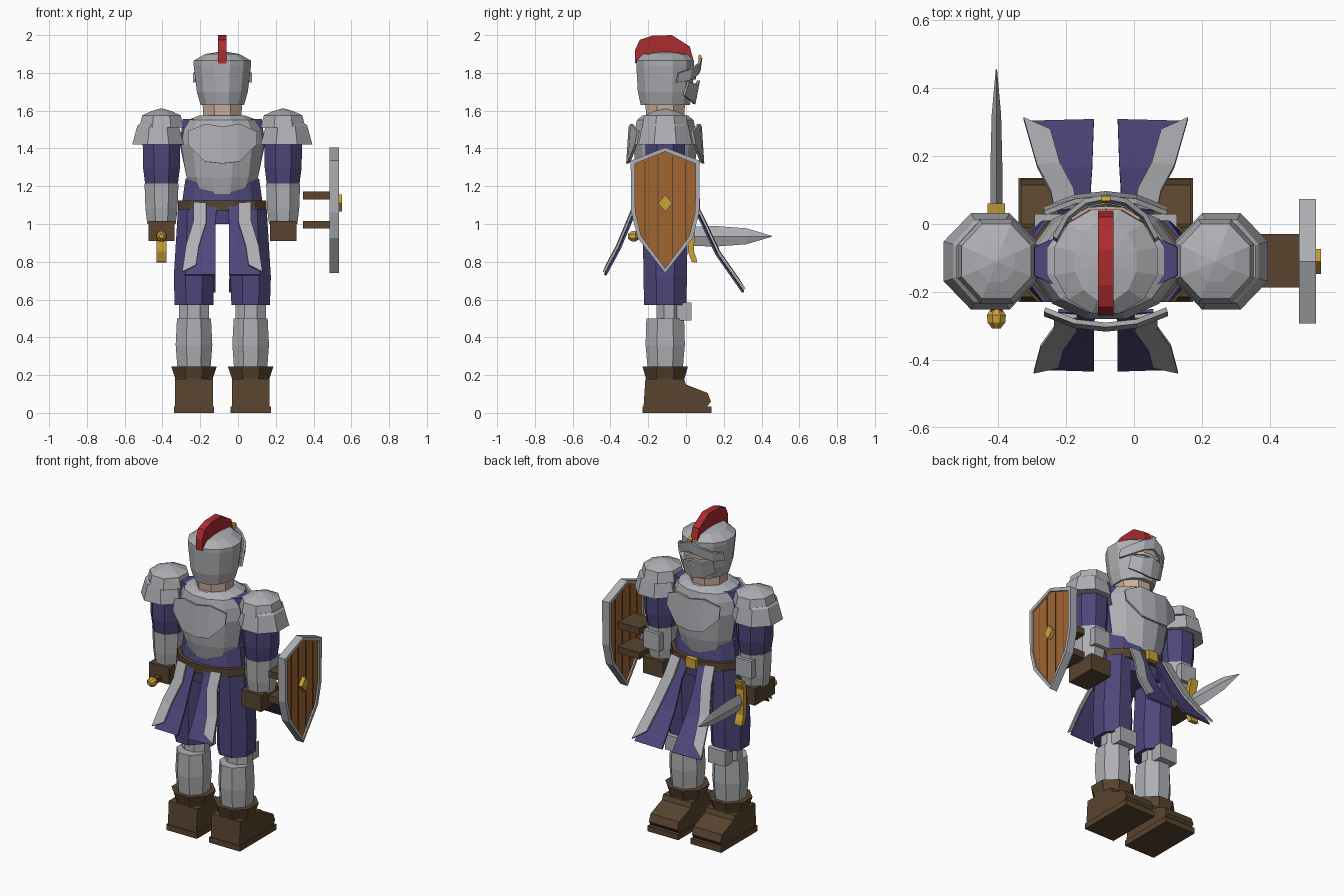
import bpy, bmesh
from math import cos, sin, pi
from mathutils import Vector

if "Cube" in bpy.data.objects:
    bpy.data.objects.remove(bpy.data.objects["Cube"])

CX, CY = -0.083, -0.11     # middle of the body


def material(name, r, g, b):
    m = bpy.data.materials.new(name)
    m.use_nodes = True
    m.diffuse_color = (r, g, b, 1)
    m.node_tree.nodes["Principled BSDF"].inputs["Base Color"].default_value = (r, g, b, 1)
    return m


steel = material("steel grey", .42, .43, .45)
cloth = material("indigo cloth", .075, .063, .2)
leather = material("dark leather", .1, .058, .028)
wood = material("orange wood", .36, .13, .03)
gold = material("gold", .6, .36, .04)
red = material("crest red", .4, .025, .028)
skin = material("skin", .6, .42, .32)


def mesh(name, mat, verts, faces, thick=0):
    me = bpy.data.meshes.new(name)
    me.from_pydata([tuple(v) for v in verts], [], faces)
    bm = bmesh.new()
    bm.from_mesh(me)
    bmesh.ops.recalc_face_normals(bm, faces=bm.faces)
    bm.to_mesh(me)
    bm.free()
    me.materials.append(mat)
    ob = bpy.data.objects.new(name, me)
    bpy.context.collection.objects.link(ob)
    if thick:
        mod = ob.modifiers.new("thickness", "SOLIDIFY")
        mod.thickness, mod.offset = thick, 0
    return ob


def loft(name, mat, x, y, rings, n=8):
    """Stacked closed rings, each (z, half width, half depth)."""
    verts, faces = [], []
    for z, rx, ry in rings:
        for i in range(n):
            a = 2 * pi * (i + .5) / n
            k = 1 / cos(pi / n)
            verts.append((x + rx * k * cos(a), y + ry * k * sin(a), z))
    for r in range(len(rings) - 1):
        for i in range(n):
            j = (i + 1) % n
            faces.append((r*n + i, r*n + j, r*n + n + j, r*n + n + i))
    faces += [tuple(range(n)), tuple(range((len(rings) - 1) * n, len(rings) * n))]
    return mesh(name, mat, verts, faces)


def prism_x(name, mat, pts, x0, x1):
    """Side outline of (y, z) points pulled along x."""
    n = len(pts)
    verts = [(x, y, z) for x in (x0, x1) for y, z in pts]
    faces = [(i, (i+1) % n, n + (i+1) % n, n + i) for i in range(n)]
    return mesh(name, mat, verts, faces + [tuple(range(n)), tuple(range(n, 2*n))])


def box(name, mat, x0, x1, y0, y1, z0, z1):
    return prism_x(name, mat, [(y0, z0), (y1, z0), (y1, z1), (y0, z1)], x0, x1)


def sheet(name, mat, rows, thick, sx=1, sy=1):
    """Grid of points measured from the body middle, given a thickness."""
    w = len(rows[0])
    verts = [(CX + sx*x, CY + sy*y, z) for row in rows for x, y, z in row]
    faces = [(r*w + i, r*w + i + 1, r*w + w + i + 1, r*w + w + i)
             for r in range(len(rows) - 1) for i in range(w - 1)]
    return mesh(name, mat, verts, faces, thick)


def both(cols):
    """Mirror half-columns (x, ...) to a full left to right list."""
    return [(-c[0],) + c[1:] for c in reversed(cols) if c[0]] + cols


# Head, helmet and crest
loft("neck", skin, CX, CY, [(1.52, .1, .1), (1.66, .105, .105)])
loft("helmet", steel, CX, CY, [(1.63, .115, .13), (1.7, .135, .145), (1.84, .152, .153),
                               (1.865, .152, .153), (1.9, .09, .115), (1.91, .03, .04)], 12)
prism_x("crest", red, [(-.27, 1.85), (-.27, 1.92), (-.245, 1.975), (-.18, 1.997), (-.075, 2),
                       (.02, 1.94), (.04, 1.865), (-.02, 1.88), (-.21, 1.88)], CX - .023, CX + .023)
# Visor: brow, face behind the slit, mask
brow = both([(0, .18, 1.81, 1.88), (.06, .168, 1.79, 1.85), (.115, .125, 1.76, 1.82), (.15, .06, 1.75, 1.8)])
sheet("visor_brow", steel, [[(x, y, a) for x, y, a, b in brow],
                            [(x, y + .01, b) for x, y, a, b in brow]], .014)
face = both([(0, .158), (.05, .155), (.1, .125)])
sheet("face", skin, [[(x, y, z) for x, y in face] for z in (1.765, 1.785)], .009)
mask = both([(0, .165, 1.635, 1.76), (.06, .153, 1.65, 1.74), (.115, .11, 1.68, 1.755)])
sheet("visor_mask", steel, [[(x, y - .012, a) for x, y, a, b in mask],
                            [(x, y + .012, b) for x, y, a, b in mask]], .014)
prism_x("visor_ornament", gold, [(.062, 1.81), (.075, 1.81), (.083, 1.89), (.068, 1.9)],
        CX - .014, CX + .014)

# Torso
loft("shirt", cloth, CX, CY, [(1.25, .19, .1), (1.42, .225, .1), (1.555, .21, .1)])
loft("cuirass", steel, CX, CY, [(1.16, .155, .13), (1.25, .19, .15), (1.42, .215, .17),
                                (1.5, .205, .16), (1.55, .185, .15), (1.575, .12, .12)], 12)
loft("waist", cloth, CX, CY, [(1.0, .225, .13), (1.1, .215, .14), (1.24, .195, .115)], 12)
loft("belt", leather, CX, CY, [(1.07, .235, .158), (1.125, .235, .158)], 12)
box("buckle", gold, CX - .035, CX + .035, .04, .075, 1.075, 1.135)
plate = both([(0, .195, 1.32, 1.515), (.09, .185, 1.33, 1.53), (.18, .15, 1.42, 1.49)])
for side, sy in (("chest", 1), ("back", -1)):
    sheet(side + "_plate", steel, [[(x, y + .005, a) for x, y, a, b in plate],
                                   [(x, y - .008, b) for x, y, a, b in plate]], .014, 1, sy)

# Coat tails: cloth panel with a steel strip on its outer edge
front_path = [(.15, 1.1, .03, .14), (.2, 1.0, .045, .15), (.275, .84, .04, .19), (.415, .64, .035, .23)]
back_path = [(.15, 1.1, .03, .14), (.19, 1.0, .035, .14), (.245, .87, .035, .18), (.32, .73, .035, .2)]
for end, path, sy in (("front", front_path, 1), ("back", back_path, -1)):
    for side, sx in (("left", 1), ("right", -1)):
        sheet(f"{side}_{end}_tail", cloth,
              [[(a, y, z), (b, y - .005, z)] for y, z, a, b in path], .01, sx, sy)
        strip = [[(b - .055, y + .012, z + .01), (b + .012, y + .005, z + .015)] for y, z, a, b in path]
        tip, mid = Vector(strip[-1][0]), Vector(strip[-2][0])
        strip[-1][0] = tuple(mid.lerp(tip, .7))
        sheet(f"{side}_{end}_tail_trim", steel, strip, .012, sx, sy)

for side, s in (("left", 1), ("right", -1)):
    # Arm and shoulder guard
    ax = CX + s * .322
    loft(side + "_upper_arm", cloth, ax, CY, [(1.2, .085, .09), (1.3, .098, .105), (1.48, .1, .105)])
    loft(side + "_forearm", steel, ax, CY, [(1.0, .075, .08), (1.08, .085, .09), (1.215, .09, .095)])
    box(side + "_vambrace", steel, ax - .055, ax + .055, CY + .06, CY + .115, 1.08, 1.19)
    loft(side + "_shoulder_skirt", steel, ax + s * .018, CY,
         [(1.42, .137, .142), (1.52, .11, .122), (1.53, .1, .11)])
    loft(side + "_shoulder_dome", steel, ax, CY, [(1.51, .118, .125), (1.575, .102, .11),
                                                  (1.597, .055, .06), (1.612, .004, .004)])
    # Gloved hand
    hx = CX + s * .322
    box(side + "_hand", leather, hx - .07, hx + .07, CY - .1, CY + .1, .91, 1.015)
    # Leg, knee guard and boot
    lx = CX + s * .15
    loft(side + "_thigh", cloth, lx, CY, [(.57, .102, .112), (.72, .107, .115), (1.08, .085, .12)])
    loft(side + "_knee", steel, lx, CY + .02, [(.49, .08, .065), (.58, .08, .065)])
    box(side + "_knee_guard", steel, lx - .06, lx + .06, CY + .05, CY + .14, .49, .585)
    loft(side + "_shin", steel, lx, CY, [(.2, .085, .09), (.36, .097, .104), (.5, .09, .1)])
    loft(side + "_boot_cuff", leather, lx, CY, [(.16, .098, .1), (.185, .1, .103), (.245, .12, .12)])
    prism_x(side + "_boot", leather, [(-.225, .03), (-.215, .18), (-.01, .18), (0, .15), (.115, .105),
                                      (.132, .06), (.11, .03)], lx - .1, lx + .1)
    box(side + "_boot_sole", leather, lx - .107, lx + .107, -.23, .135, 0, .035)

# Sword held in the right hand, pointing forward
SX, SZ = -.405, .935
verts, faces = [], []
for y, h, w in ((.04, .05, .018), (.15, .055, .018), (.32, .042, .014), (.455, .002, .002)):
    verts += [(SX, y, SZ - h), (SX + w, y, SZ), (SX, y, SZ + h), (SX - w, y, SZ)]
for r in range(3):
    faces += [(4*r + i, 4*r + (i+1) % 4, 4*r + 4 + (i+1) % 4, 4*r + 4 + i) for i in range(4)]
mesh("sword_blade", steel, verts, faces + [(0, 1, 2, 3), (12, 13, 14, 15)])
arm = [(.012, 0), (.01, .08), (.03, .135), (.06, .14), (.055, .115), (.042, .08), (.045, 0)]
for part, s in (("upper", 1), ("lower", -1)):
    prism_x(f"sword_guard_{part}", gold, [(y, SZ + s * z) for y, z in arm], SX - .026, SX + .026)
box("sword_grip", leather, SX - .016, SX + .016, -.27, .03, SZ - .016, SZ + .016)
pommel = loft("sword_pommel", gold, 0, 0, [(-.03, .015, .015), (-.01, .028, .028),
                                           (.012, .026, .026), (.03, .012, .012)])
pommel.rotation_euler = (pi / 2, 0, 0)
pommel.location = (SX, -.278, SZ)

# Shield on the left side
half = [(0, 1.405), (.183, 1.335), (.18, 1.06), (.145, .925), (0, .74)]
outer = half + [(-y, z) for y, z in reversed(half[1:-1])]
inner = [(y * .88, 1.1 + (z - 1.1) * .93) for y, z in outer]
n = len(outer)
verts = [(x, CY + y, z) for x, loop in ((.485, outer), (.535, outer), (.535, inner), (.485, inner))
         for y, z in loop]
mesh("shield_rim", steel, verts, [(k*n + i, k*n + (i+1) % n, (k+1) % 4 * n + (i+1) % n, (k+1) % 4 * n + i)
                                  for k in range(4) for i in range(n)])
prism_x("shield_boards", wood, [(CY + y, z) for y, z in inner], .495, .525)
for i, y in enumerate((-.107, -.038, .038, .107)):
    box(f"shield_seam_{i + 1}", leather, .493, .527, CY + y - .0025, CY + y + .0025,
        .78 + 1.15 * abs(y), 1.375 - .38 * abs(y))
prism_x("shield_boss", gold, [(CY, 1.065), (CY + .037, 1.11), (CY, 1.155), (CY - .037, 1.11)], .52, .55)
for part, z in (("lower", .975), ("upper", 1.13)):
    box(f"shield_strap_{part}", leather, .345, .497, CY - .077, CY + .08, z, z + .042)
